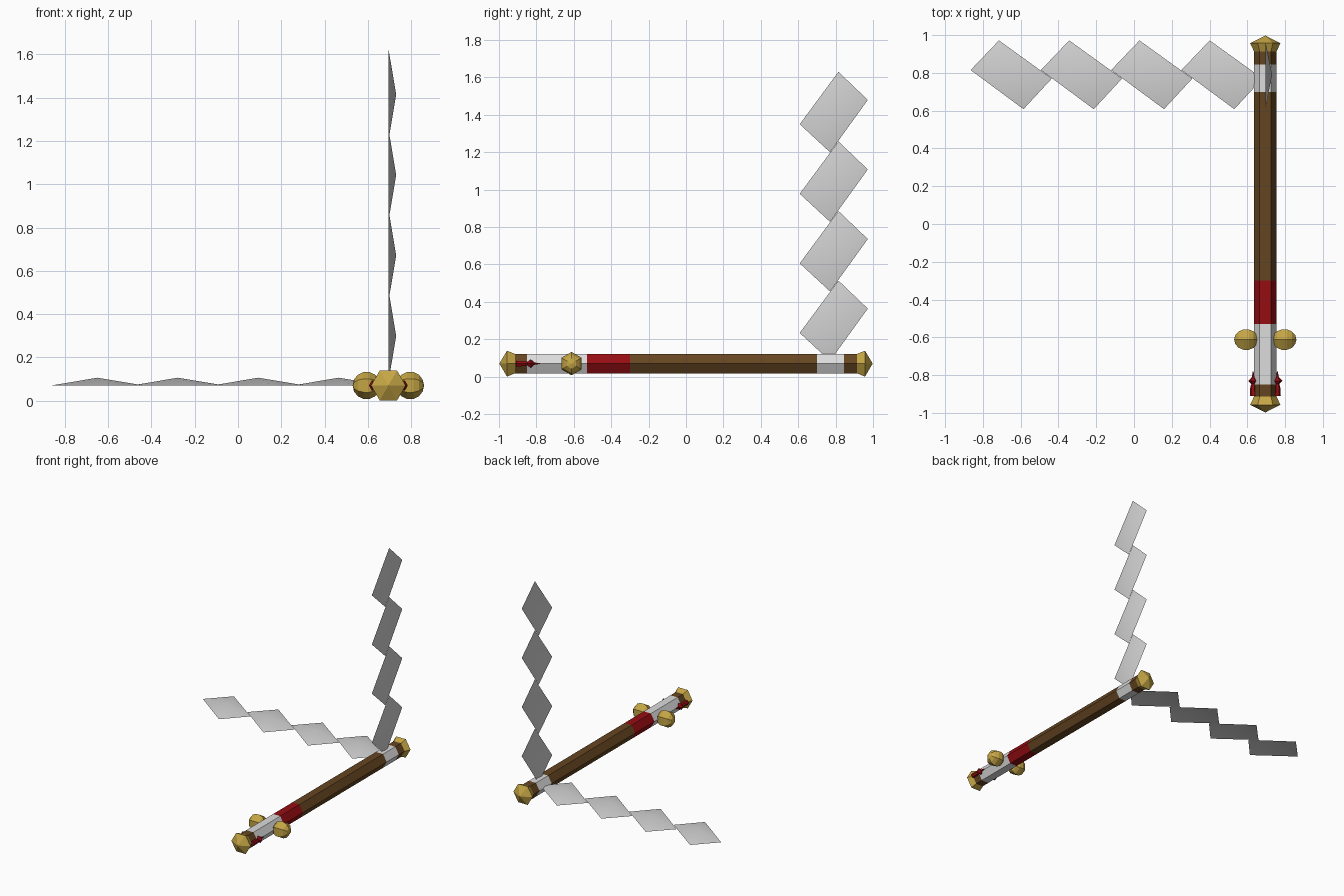
import bpy, bmesh, math
from mathutils import Matrix

cube = bpy.data.objects.get("Cube")
if cube:
    bpy.data.objects.remove(cube, do_unlink=True)

POLE_X, POLE_Z = 0.695, 0.07


def material(name, rgb):
    m = bpy.data.materials.new(name)
    m.use_nodes = True
    m.diffuse_color = (*rgb, 1)
    m.node_tree.nodes["Principled BSDF"].inputs["Base Color"].default_value = (*rgb, 1)
    return m


gold = material("gold", (0.56, 0.38, 0.06))
wood = material("brown wood", (0.13, 0.06, 0.015))
red = material("red cloth", (0.30, 0.004, 0.006))
white = material("white wrap", (0.72, 0.72, 0.72))
paper = material("paper", (0.65, 0.65, 0.65))


def finish(name, bm, mat):
    mesh = bpy.data.meshes.new(name)
    bm.to_mesh(mesh)
    bm.free()
    mesh.materials.append(mat)
    ob = bpy.data.objects.new(name, mesh)
    bpy.context.collection.objects.link(ob)
    return ob


def lathe(name, profile, mat, x=POLE_X, sides=6):
    """Revolve (y, radius) points around a line parallel to y; closes both ends."""
    bm = bmesh.new()
    rings = []
    for y, r in profile:
        angles = [2 * math.pi * i / sides for i in range(sides)]
        rings.append([bm.verts.new((x + r * math.cos(a), y, POLE_Z + r * math.sin(a)))
                      for a in angles])
    for a, b in zip(rings, rings[1:]):
        for i in range(sides):
            j = (i + 1) % sides
            bm.faces.new((a[i], a[j], b[j], b[i]))
    bm.faces.new(rings[0])
    bm.faces.new(rings[-1])
    bmesh.ops.remove_doubles(bm, verts=bm.verts, dist=0.0001)
    bmesh.ops.recalc_face_normals(bm, faces=bm.faces)
    return finish(name, bm, mat)


# Hexagonal pole, built as coloured sections
sections = [("front_pole_end", -0.92, -0.85, wood), ("front_white_wrap", -0.85, -0.53, white),
            ("red_wrap", -0.53, -0.30, red), ("pole_shaft", -0.30, 0.70, wood),
            ("rear_white_wrap", 0.70, 0.845, white), ("rear_pole_end", 0.845, 0.92, wood)]
for name, start, end, mat in sections:
    lathe(name, [(start, 0.06), (end, 0.06)], mat)

# Flared gold caps with a low point
for name, s in (("front_cap", -1), ("rear_cap", 1)):
    lathe(name, [(s * 0.908, 0.057), (s * 0.957, 0.08), (s * 0.998, 0)], gold)

# Bells and tassels on both sides
tassel = [(-0.91, 0.018), (-0.86, 0.015), (-0.848, 0.01), (-0.83, 0.026),
          (-0.812, 0.008), (-0.78, 0.002)]
for side, s in (("left", 1), ("right", -1)):
    bm = bmesh.new()
    place = Matrix.Translation((POLE_X + s * 0.101, -0.612, POLE_Z)) @ Matrix.Rotation(math.pi / 2, 4, 'Y')
    place = place @ Matrix.Rotation(math.pi / 2, 4, 'Z')
    bmesh.ops.create_uvsphere(bm, u_segments=6, v_segments=7, radius=0.064, matrix=place)
    finish(side + "_bell", bm, gold)
    lathe(side + "_tassel", tassel, red, POLE_X + s * 0.064)


# Zigzag paper streamers: four leaning panels, each raised at its centre
def streamer(name, turn):
    bm = bmesh.new()
    for k in range(4):
        drop = 0.372 * k
        corners = [(0.815, 1.56), (0.972, 1.41), (0.77, 1.13), (0.608, 1.28)]
        rim = [bm.verts.new((0, y, d - drop)) for y, d in corners]
        peak = bm.verts.new((0.036, 0.79, 1.345 - drop))
        for i in range(4):
            bm.faces.new((rim[i], rim[(i + 1) % 4], peak))
    bmesh.ops.recalc_face_normals(bm, faces=bm.faces)
    for f in bm.faces:
        f.normal_update()
        if f.normal.x < 0:
            f.normal_flip()
        f.smooth = True
    bm.transform(Matrix.Translation((POLE_X, 0, POLE_Z)) @ Matrix.Rotation(turn, 4, 'Y'))
    return finish(name, bm, paper)


streamer("upright_streamer", 0)
streamer("side_streamer", -math.pi / 2)
